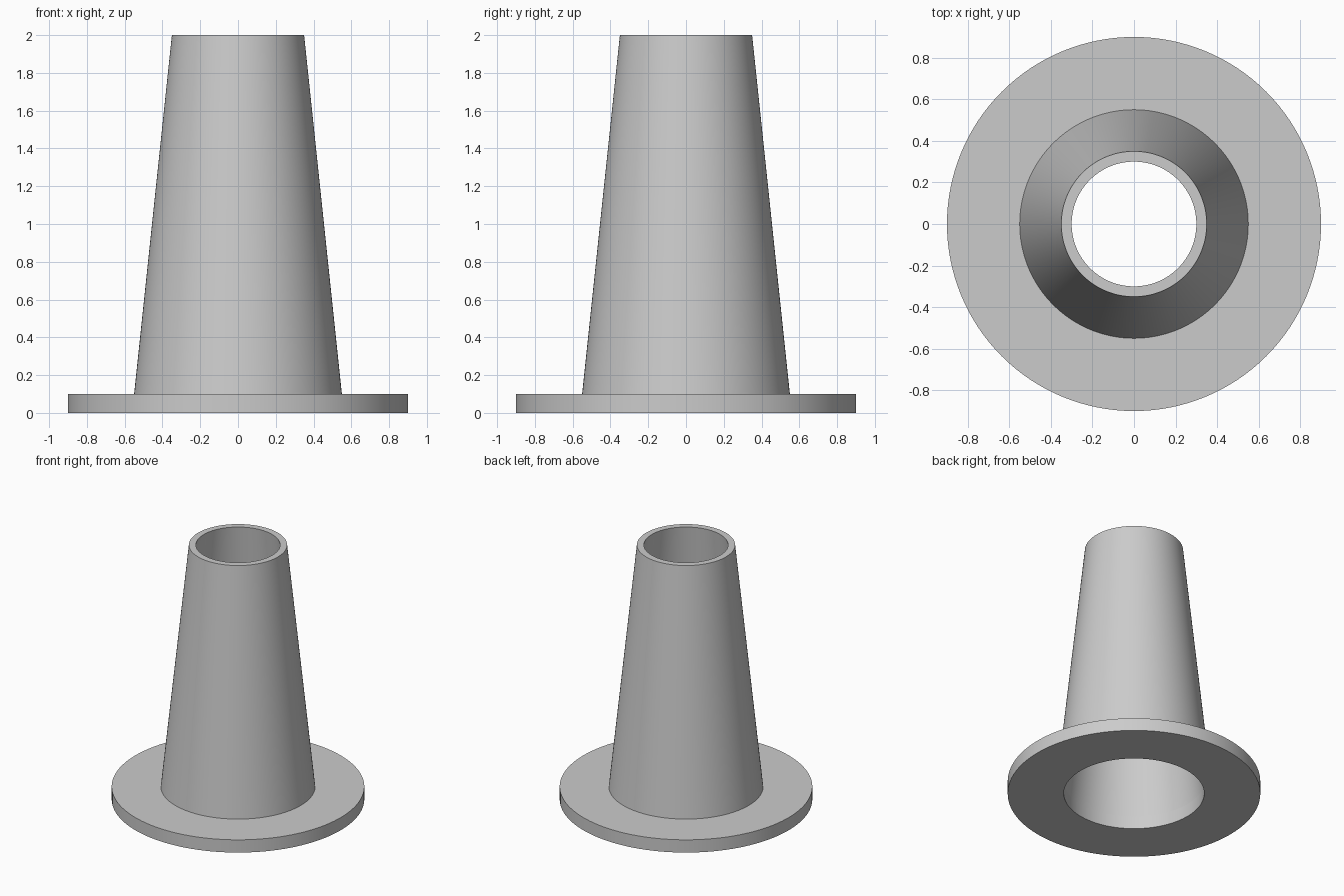
import bpy
import bmesh
import math

cube = bpy.data.objects.get("Cube")
if cube:
    bpy.data.objects.remove(cube, do_unlink=True)

SEGMENTS = 128

# Plain grey for the whole part
grey = bpy.data.materials.new("light_grey")
grey.use_nodes = True
colour = (0.60, 0.60, 0.60, 1.0)
grey.diffuse_color = colour
grey.node_tree.nodes["Principled BSDF"].inputs["Base Color"].default_value = colour


def lathe(name, profile):
    """Spin a closed (radius, height) profile around the z axis."""
    bm = bmesh.new()
    rings = []
    for radius, height in profile:
        rings.append([
            bm.verts.new((radius * math.cos(a), radius * math.sin(a), height))
            for a in (math.tau * i / SEGMENTS for i in range(SEGMENTS))
        ])
    for lower, upper in zip(rings, rings[1:] + rings[:1]):
        for i in range(SEGMENTS):
            j = (i + 1) % SEGMENTS
            bm.faces.new((lower[i], lower[j], upper[j], upper[i]))
    bmesh.ops.recalc_face_normals(bm, faces=bm.faces)
    mesh = bpy.data.meshes.new(name)
    bm.to_mesh(mesh)
    bm.free()
    mesh.materials.append(grey)
    obj = bpy.data.objects.new(name, mesh)
    bpy.context.collection.objects.link(obj)
    bpy.ops.object.select_all(action="DESELECT")
    obj.select_set(True)
    bpy.context.view_layer.objects.active = obj
    bpy.ops.object.shade_smooth_by_angle(angle=math.radians(5))
    return obj


# Hollow tapered tube rising from a flat round flange, open at both ends
lathe("flanged_cone", [
    (0.50, 0.0), (0.90, 0.0), (0.90, 0.1),   # flange underside and rim
    (0.55, 0.1), (0.35, 2.0),                # flange top and outer wall
    (0.30, 2.0), (0.50, 0.1),                # lip and inner wall
])
